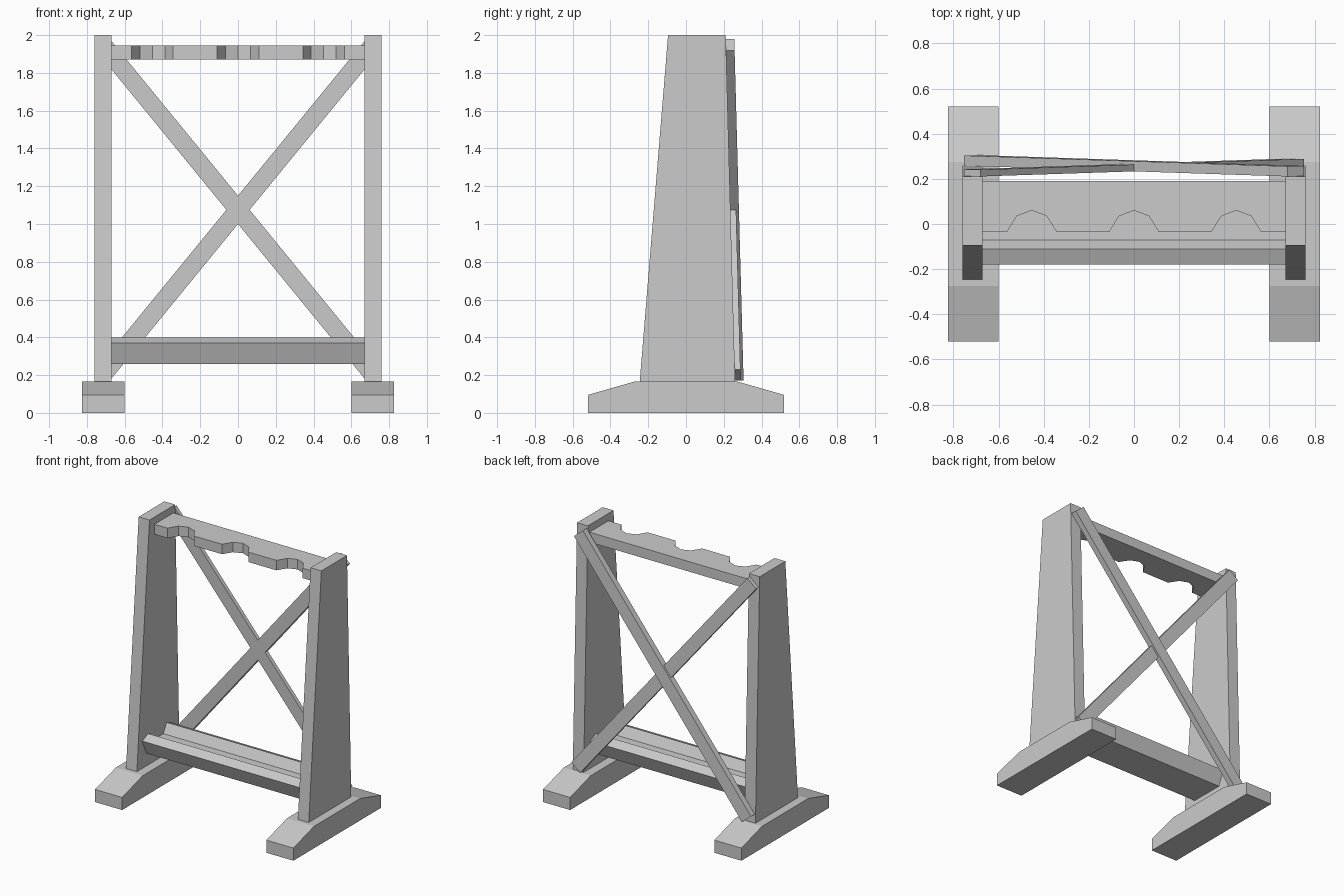
import bpy, bmesh
from math import atan2, cos, sin
from mathutils import Vector

if "Cube" in bpy.data.objects:
    bpy.data.objects.remove(bpy.data.objects["Cube"])


def prism(name, profile, place, lo, hi):
    """Extrude a 2D profile between lo and hi; place(a, b, t) maps to 3D."""
    bm = bmesh.new()
    rings = [[bm.verts.new(place(a, b, t)) for a, b in profile] for t in (lo, hi)]
    n = len(profile)
    bm.faces.new(rings[0])
    bm.faces.new(rings[1][::-1])
    for i in range(n):
        j = (i + 1) % n
        bm.faces.new((rings[0][i], rings[1][i], rings[1][j], rings[0][j]))
    bmesh.ops.recalc_face_normals(bm, faces=bm.faces)
    mesh = bpy.data.meshes.new(name)
    bm.to_mesh(mesh)
    bm.free()
    obj = bpy.data.objects.new(name, mesh)
    bpy.context.collection.objects.link(obj)
    return obj


def along_x(a, b, t):
    return Vector((t, a, b))


def along_z(a, b, t):
    return Vector((a, b, t))


def on_post_back(a, b, t):
    # Braces lie against the sloping back edges of the posts
    return Vector((a, 0.26 - (b - 0.165) * 0.05 / 1.835 + t, b))


# Feet and tapered side posts
foot = [(-0.52, 0), (0.52, 0), (0.52, 0.095), (0.275, 0.165),
        (-0.275, 0.165), (-0.52, 0.095)]
post = [(-0.245, 0.165), (0.26, 0.165), (0.21, 2.0), (-0.095, 2.0)]
for side, s in (("left", -1), ("right", 1)):
    prism(f"{side}_foot", foot, along_x, s * 0.60, s * 0.825)
    prism(f"{side}_post", post, along_x, s * 0.67, s * 0.76)

# Lower trough with outward-tilted lips, mirrored front to back
half = [(0.133, 0.26), (0.18, 0.37), (0.11, 0.40), (0.07, 0.33)]
trough = half + [(-y, z) for y, z in reversed(half)]
prism("lower_trough", trough, along_x, -0.67, 0.67)

# Upper rack board with three faceted notches in the front edge
notch = [(-0.11, -0.035), (-0.066, 0.035), (0, 0.06), (0.066, 0.035), (0.11, -0.035)]
rack = [(-0.67, 0.19), (-0.67, -0.035)]
for cx in (-0.453, 0, 0.453):
    rack += [(cx + x, y) for x, y in notch]
rack += [(0.67, -0.035), (0.67, 0.19)]
prism("upper_rack", rack, along_z, 1.87, 1.945)

# Crossed back braces
ang, length, width = atan2(0.675, 0.5525), 1.13, 0.0475
for name, s, thick in (("rising_brace", 1, 0.045), ("falling_brace", -1, 0.03)):
    bar = []
    for u, v in ((-length, -width), (length, -width), (length, width), (-length, width)):
        bar.append((s * (u * cos(ang) - v * sin(ang)), 1.075 + u * sin(ang) + v * cos(ang)))
    prism(name, bar, on_post_back, 0.0, thick)
